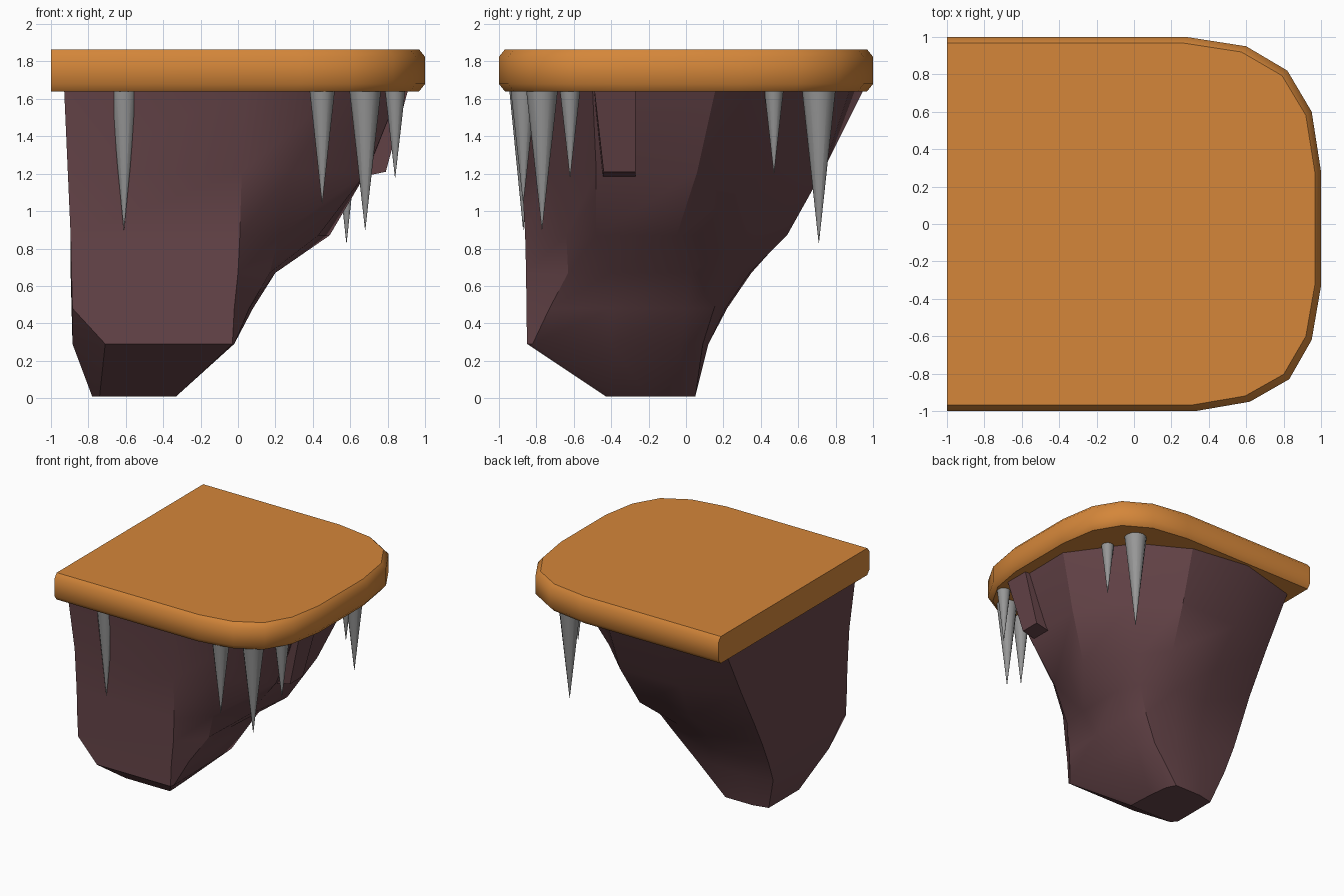
import bpy, bmesh, math

if "Cube" in bpy.data.objects:
    bpy.data.objects.remove(bpy.data.objects["Cube"])


def material(name, color):
    m = bpy.data.materials.new(name)
    m.diffuse_color = (*color, 1)
    m.use_nodes = True
    m.node_tree.nodes["Principled BSDF"].inputs["Base Color"].default_value = m.diffuse_color
    return m


ORANGE = material("orange top", (0.66, 0.24, 0.042))
ROCK = material("dark rock", (0.135, 0.06, 0.068))
GREY = material("grey spike", (0.31, 0.31, 0.31))


def loft(name, rings, mat, angle):
    """Skin closed rings of equal length, cap both ends."""
    bm = bmesh.new()
    vs = [[bm.verts.new(p) for p in ring] for ring in rings]
    n = len(rings[0])
    for a, b in zip(vs, vs[1:]):
        for i in range(n):
            j = (i + 1) % n
            bm.faces.new((a[i], a[j], b[j], b[i]))
    bm.faces.new(vs[0][::-1])
    bm.faces.new(vs[-1])
    bmesh.ops.recalc_face_normals(bm, faces=bm.faces)
    me = bpy.data.meshes.new(name)
    bm.to_mesh(me)
    bm.free()
    me.materials.append(mat)
    ob = bpy.data.objects.new(name, me)
    bpy.context.collection.objects.link(ob)
    bpy.ops.object.select_all(action='DESELECT')
    ob.select_set(True)
    bpy.context.view_layer.objects.active = ob
    bpy.ops.object.shade_smooth_by_angle(angle=math.radians(angle))
    return ob


# Rounded platform: straight on the left, chamfered on the other edges
outline = [(-1, -1), (.33, -1), (.62, -.95), (.83, -.83), (.95, -.62), (1, -.33),
           (1, .28), (.95, .6), (.82, .82), (.6, .95), (.28, 1), (-1, 1)]


def slab_ring(z, inset):
    return [(-1 + (x + 1) * (1 - inset / 2), y * (1 - inset), z) for x, y in outline]


loft("platform", [slab_ring(1.64, .032), slab_ring(1.68, 0),
                  slab_ring(1.825, 0), slab_ring(1.865, .032)], ORANGE, 45)

# Rock cliff under the platform: sections from bottom to top, running from the
# left side round the front, right and back
sections = [
    (0.01, [(-.78, -.38), (-.74, -.43), (-.33, -.43), (-.33, -.38), (-.34, -.2),
            (-.36, -.03), (-.4, .05), (-.5, .05), (-.65, .05), (-.78, .02)]),
    (0.29, [(-.885, -.63), (-.71, -.85), (-.03, -.85), (-.02, -.82), (-.03, -.4),
            (-.04, -.03), (-.14, .09), (-.35, .12), (-.6, .12), (-.87, .09)]),
    (0.48, [(-.89, -.8), (-.885, -.85), (-.02, -.853), (.06, -.73), (.08, -.4),
            (.08, 0), (0, .15), (-.25, .21), (-.5, .22), (-.89, .18)]),
    (0.67, [(-.89, -.8), (-.89, -.855), (0, -.855), (.17, -.63), (.2, -.4),
            (.2, .03), (.12, .22), (-.15, .34), (-.45, .35), (-.895, .27)]),
    (0.87, [(-.895, -.8), (-.895, -.855), (.01, -.86), (.22, -.64), (.43, -.48),
            (.49, -.05), (.22, .32), (.05, .54), (-.4, .53), (-.895, .37)]),
    (1.21, [(-.91, -.8), (-.91, -.86), (.02, -.88), (.28, -.74), (.69, -.48),
            (.69, .06), (.41, .43), (.1, .73), (-.45, .72), (-.905, .56)]),
    (1.66, [(-.93, -.82), (-.93, -.92), (.05, -.92), (.58, -.77), (.87, -.5),
            (.88, .16), (.52, .66), (.12, .88), (-.4, .955), (-.93, .81)]),
]
loft("rock_cliff", [[(x, y, z) for x, y in pts] for z, pts in sections], ROCK, 28)

# Column of rock standing out from the right side, with a slanted underside
loft("rock_column", [
    [(.5, -.45, 1.15), (.79, -.44, 1.21), (.79, -.27, 1.21), (.5, -.27, 1.15)],
    [(.5, -.50, 1.65), (.91, -.49, 1.65), (.91, -.27, 1.65), (.5, -.27, 1.65)]],
    ROCK, 20)

# Hanging spikes: x, y, tip height, radius
spikes = [(-.61, -.87, .90, .075), (.45, -.87, 1.04, .068), (.68, -.77, .90, .085),
          (.84, -.62, 1.18, .055), (.67, .47, 1.20, .052), (.58, .71, .83, .09)]
for k, (x, y, tip, r) in enumerate(spikes):
    rings = [[(x + q * math.cos(t * math.pi / 6), y + q * math.sin(t * math.pi / 6), z)
              for t in range(12)] for z, q in ((tip, .001), (1.65, r))]
    loft(f"hanging_spike_{k + 1}", rings, GREY, 50)
